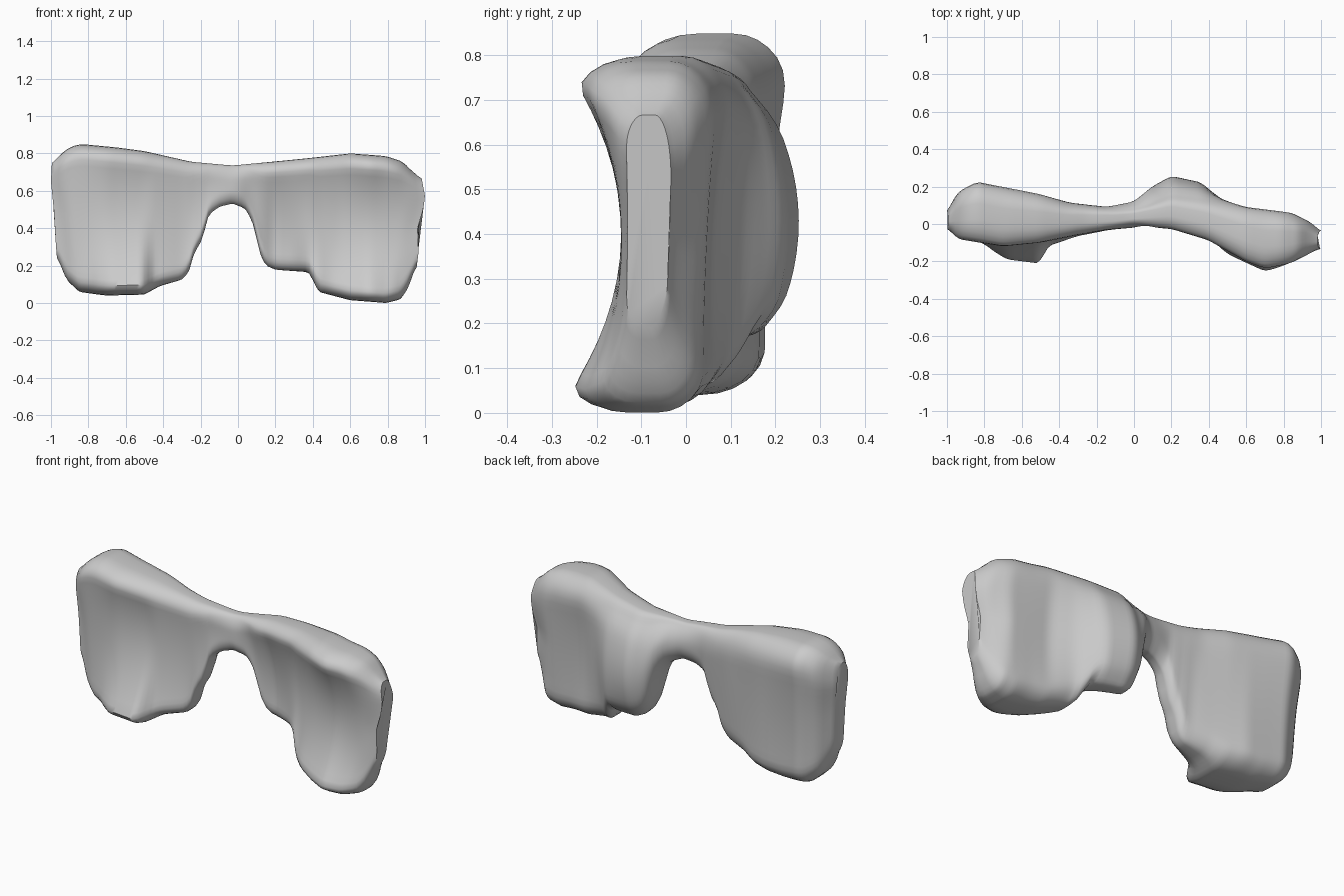
import bpy, bmesh, math

if "Cube" in bpy.data.objects:
    bpy.data.objects.remove(bpy.data.objects["Cube"])

# Outline of the bone along its length: (x, height)
TOP = [(-1, .74), (-.96, .79), (-.9, .835), (-.84, .85), (-.65, .832), (-.5, .812), (-.25, .755),
       (-.03, .735), (.2, .757), (.4, .777), (.6, .8), (.8, .785), (.9, .755), (.96, .7), (1, .66)]
BOTTOM = [(-1, .25), (-.95, .12), (-.88, .06), (-.7, .04), (-.5, .045), (-.42, .09), (-.3, .125),
          (-.255, .17), (-.245, .25), (-.19, .34), (-.16, .47), (-.1, .515), (-.03, .532), (.04, .505),
          (.08, .43), (.12, .25), (.15, .2), (.2, .178), (.38, .165), (.43, .06), (.6, .015),
          (.8, 0), (.9, .02), (.95, .08), (1, .2)]
# Front and back surfaces at low, middle and high levels: (x, y)
FRONT = [
    [(-1, -.02), (-.9, -.08), (-.8, -.12), (-.68, -.2), (-.5, -.225), (-.47, -.13), (-.3, -.07),
     (0, -.015), (.2, .06), (.3, .02), (.4, -.08), (.5, -.17), (.7, -.265), (.85, -.22), (1, -.13)],
    [(-1, -.02), (-.9, -.07), (-.7, -.09), (-.5, -.08), (-.3, -.04), (0, -.02), (.2, .05),
     (.4, -.03), (.55, -.11), (.7, -.145), (.9, -.145), (1, -.13)],
    [(-1, -.02), (-.95, -.08), (-.7, -.12), (-.5, -.1), (-.3, -.06), (0, -.015), (.2, -.03),
     (.4, -.09), (.6, -.2), (.7, -.235), (.85, -.21), (.95, -.16), (1, -.13)]]
BACK = [
    [(-1, .05), (-.95, .13), (-.84, .18), (-.6, .165), (-.45, .11), (-.3, .06), (-.15, .07), (0, .11),
     (.1, .17), (.2, .205), (.36, .19), (.45, .09), (.7, .05), (.9, .03), (1, -.05)],
    [(-1, .06), (-.95, .14), (-.84, .19), (-.6, .165), (-.5, .14), (-.3, .09), (-.15, .09), (0, .12),
     (.1, .2), (.2, .255), (.36, .22), (.48, .12), (.6, .06), (.85, .045), (1, -.04)],
    [(-1, .06), (-.95, .18), (-.84, .235), (-.65, .195), (-.5, .165), (-.35, .12), (-.1, .095),
     (0, .1), (.2, .18), (.36, .16), (.6, .1), (.85, .065), (.95, .02), (1, -.04)]]
# Upright outline of each end: (z, reach in x)
LEFT_END = [(.05, .94), (.15, .96), (.3, .973), (.5, .985), (.65, 1), (.75, .995)]
RIGHT_END = [(.05, .95), (.15, .95), (.27, .965), (.4, .96), (.5, .99), (.57, 1), (.65, .985), (.72, .97)]


def lerp(table, x):
    if x <= table[0][0]:
        return table[0][1]
    for (a, u), (b, v) in zip(table, table[1:]):
        if x <= b:
            return u + (v - u) * (x - a) / (b - a)
    return table[-1][1]


def soft(table, x, r=.02):
    return sum(lerp(table, x + k * r) for k in (-1, 0, 1)) / 3


def side(tables, x, s):
    # smooth curve through the three levels of one surface
    low, mid, high = [soft(t, x) for t in tables]
    t = min(.92, max(.05, s))
    return (low * (t - .5) * (t - .9) / .3825 - mid * (t - .05) * (t - .9) / .18
            + high * (t - .05) * (t - .5) / .34)


def rounding(below, above, r_low, r_high):
    # narrowing towards the lower and upper edges
    h = (below + above) / 2
    d, r = min((below, min(r_low, h)), (above, min(r_high, h)), key=lambda p: p[0] / p[1])
    return .25 + .75 * math.sqrt(max(0, 1 - max(0, 1 - d / r) ** 2))


def section(x):
    zb, zt = soft(BOTTOM, x, .01), soft(TOP, x)
    n = 24
    front, back = [], []
    for j in range(n + 1):
        s = .5 - .5 * math.cos(math.pi * j / n)
        z = zb + (zt - zb) * s
        f, b = side(FRONT, x, s), side(BACK, x, s)
        mid, half = (f + b) / 2, (b - f) / 2
        # bend the ends to their upright outline
        w = max(0, (abs(x) - .75) / .25)
        reach = lerp(RIGHT_END if x > 0 else LEFT_END, z)
        px = x + math.copysign(1, x) * w * (reach - 1)
        front.append((px, mid - half * rounding(z - zb, zt - z, .07, .08), z))
        back.append((px, mid + half * rounding(z - zb, zt - z, .1, .15), z))
    return front + back[::-1]


# Lofted body: two wings joined by an arched bridge
stations = [-1, -.985] + [-.96 + .02 * i for i in range(97)] + [.985, 1]
bm = bmesh.new()
rings = [[bm.verts.new(p) for p in section(x)] for x in stations]
for a, b in zip(rings, rings[1:]):
    for i in range(len(a)):
        k = (i + 1) % len(a)
        bm.faces.new((a[i], b[i], b[k], a[k]))
bm.faces.new(rings[0])
bm.faces.new(rings[-1][::-1])
bmesh.ops.recalc_face_normals(bm, faces=bm.faces[:])

mesh = bpy.data.meshes.new("winged_bone")
bm.to_mesh(mesh)
bm.free()
bone = bpy.data.objects.new("winged_bone", mesh)
bpy.context.collection.objects.link(bone)
grey = bpy.data.materials.new("light_grey")
grey.diffuse_color = (.6, .6, .6, 1)
grey.use_nodes = True
grey.node_tree.nodes["Principled BSDF"].inputs["Base Color"].default_value = grey.diffuse_color
mesh.materials.append(grey)

bpy.context.view_layer.objects.active = bone
bone.select_set(True)
bpy.ops.object.shade_smooth_by_angle(angle=math.radians(50))
